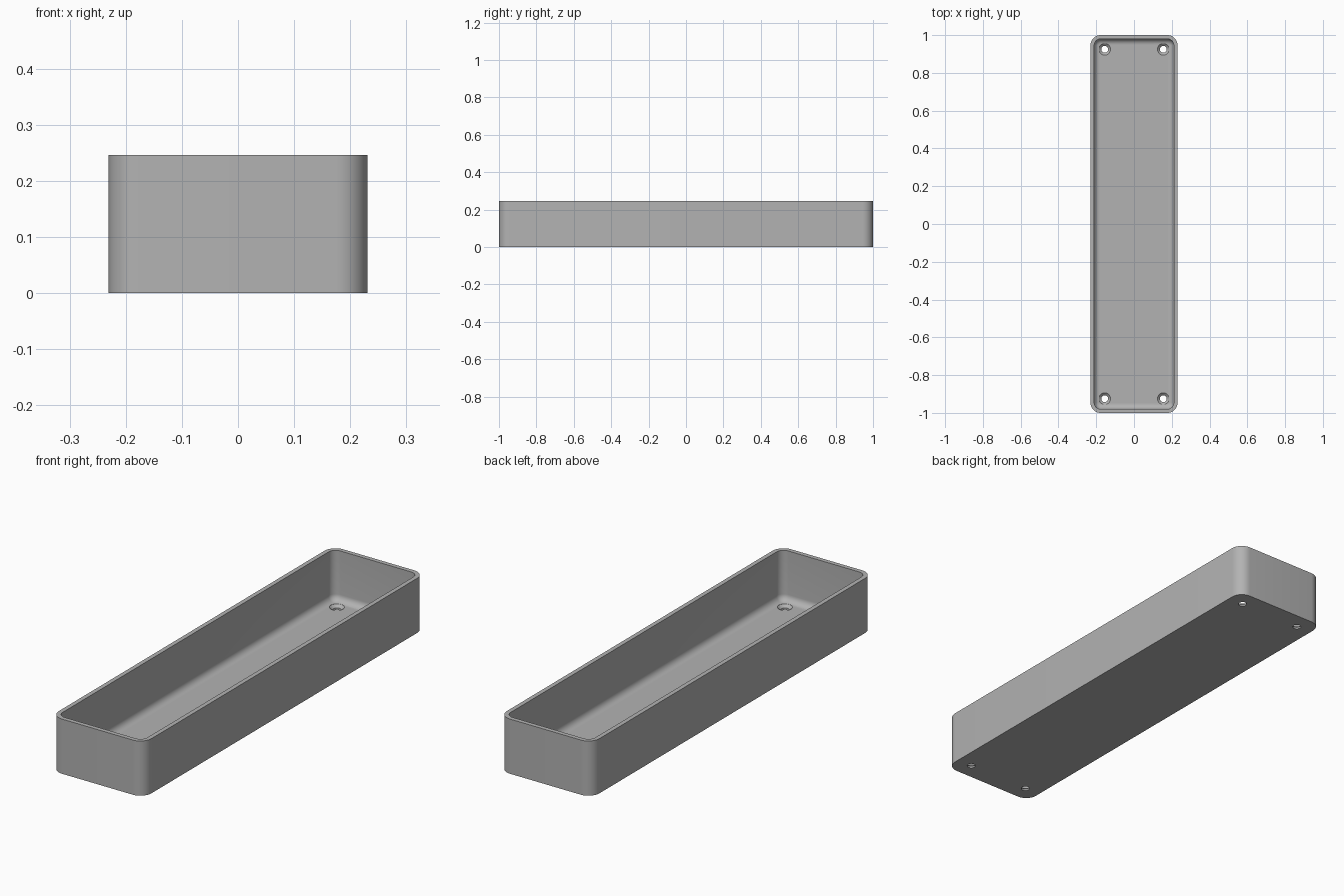
import bpy, bmesh, math

WIDTH, LENGTH, HEIGHT = 0.462, 2.0, 0.246
CORNER, WALL, FLOOR, FILLET = 0.055, 0.02, 0.02, 0.03
STEPS = 10

cube = bpy.data.objects.get("Cube")
if cube:
    bpy.data.objects.remove(cube, do_unlink=True)

# Single grey plastic
grey = bpy.data.materials.new("grey plastic")
grey.use_nodes = True
colour = (0.45, 0.45, 0.45, 1)
grey.diffuse_color = colour
grey.node_tree.nodes["Principled BSDF"].inputs["Base Color"].default_value = colour


def add_object(name, bm):
    bmesh.ops.recalc_face_normals(bm, faces=bm.faces)
    mesh = bpy.data.meshes.new(name)
    bm.to_mesh(mesh)
    bm.free()
    mesh.materials.append(grey)
    obj = bpy.data.objects.new(name, mesh)
    bpy.context.collection.objects.link(obj)
    return obj


def rounded_ring(inset):
    """Outline of the tray moved inwards by inset."""
    radius = max(CORNER - inset, 0.004)
    cx, cy = WIDTH / 2 - inset - radius, LENGTH / 2 - inset - radius
    points = []
    for q, (sx, sy) in enumerate([(1, 1), (-1, 1), (-1, -1), (1, -1)]):
        for i in range(STEPS + 1):
            a = (q + i / STEPS) * math.pi / 2
            points.append((sx * cx + radius * math.cos(a), sy * cy + radius * math.sin(a)))
    return points


def circle(radius):
    return [(radius * math.cos(a), radius * math.sin(a))
            for a in (2 * math.pi * i / 32 for i in range(32))]


def loft(bm, sections, x=0, y=0):
    """Join stacked outlines into a closed solid."""
    rings = [[bm.verts.new((x + px, y + py, z)) for px, py in outline]
             for outline, z in sections]
    for low, high in zip(rings, rings[1:]):
        for i in range(len(low)):
            j = (i + 1) % len(low)
            bm.faces.new((low[i], low[j], high[j], high[i]))
    bm.faces.new(rings[0])
    bm.faces.new(rings[-1])


# Tray: outer wall, flat rim, inner wall, rounded transition to the floor
profile = [(0, 0), (0, HEIGHT), (WALL, HEIGHT)]
for i in range(9):
    a = i / 8 * math.pi / 2
    profile.append((WALL + FILLET * (1 - math.cos(a)), FLOOR + FILLET * (1 - math.sin(a))))
bm = bmesh.new()
loft(bm, [(rounded_ring(inset), z) for inset, z in profile])
tray = add_object("tray", bm)

# Countersunk screw holes, one in each corner of the floor
bm = bmesh.new()
for sx in (-1, 1):
    for sy in (-1, 1):
        loft(bm, [(circle(0.018), -0.02), (circle(0.018), 0.008),
                  (circle(0.031), FLOOR), (circle(0.031), FLOOR + 0.04)],
             sx * 0.155, sy * 0.925)
cutter = add_object("screw_hole_cutter", bm)

cut = tray.modifiers.new("screw holes", "BOOLEAN")
cut.operation = "DIFFERENCE"
cut.solver = "EXACT"
cut.object = cutter
bpy.context.view_layer.objects.active = tray
tray.select_set(True)
bpy.ops.object.modifier_apply(modifier=cut.name)
bpy.data.objects.remove(cutter, do_unlink=True)

# Smooth the round corners, keep the rim and hole edges crisp
bpy.ops.object.shade_smooth_by_angle(angle=math.radians(30))
